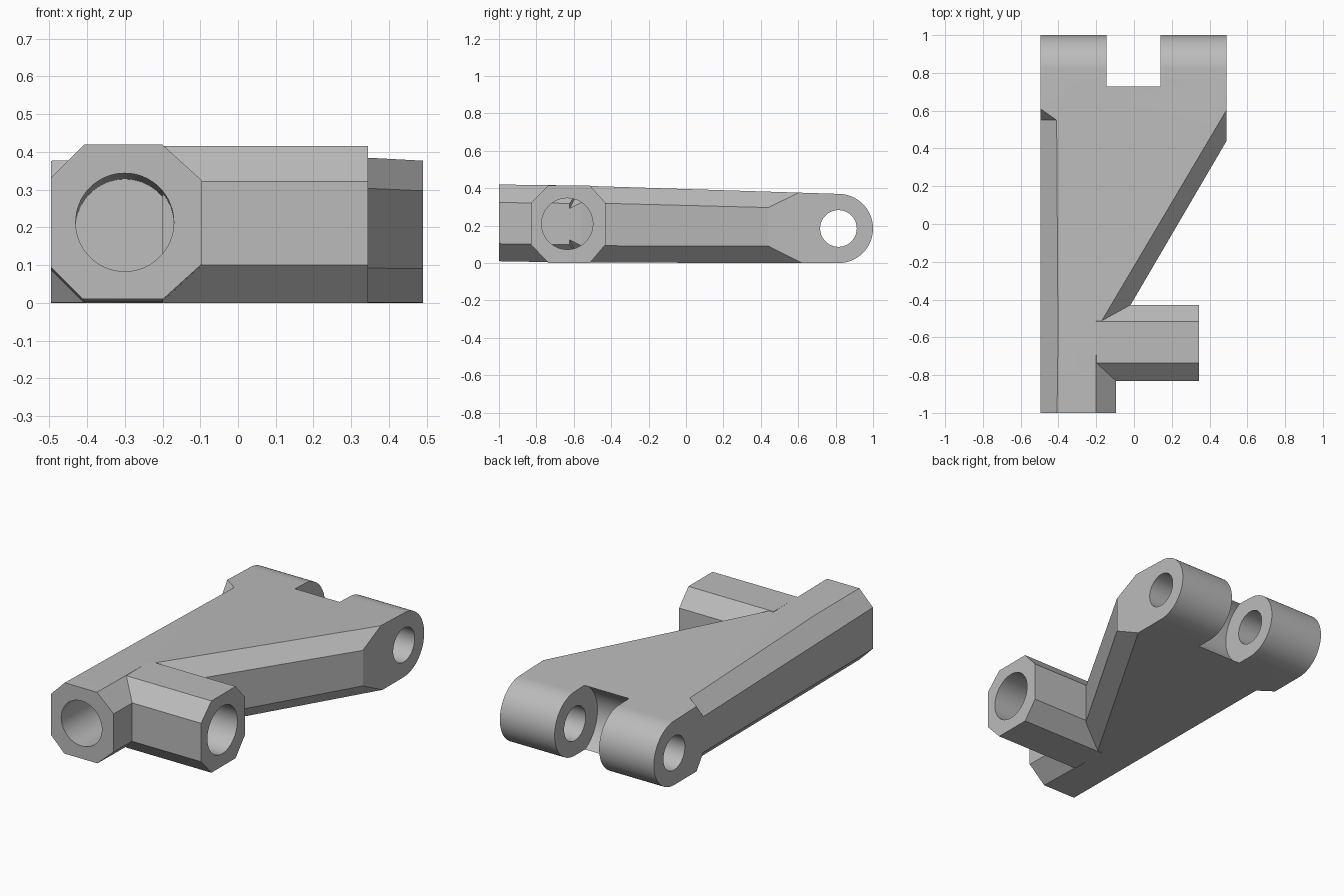
import bpy, bmesh, math
from mathutils import Vector

if "Cube" in bpy.data.objects:
    bpy.data.objects.remove(bpy.data.objects["Cube"], do_unlink=True)

metal = bpy.data.materials.new("light grey")
metal.use_nodes = True
metal.diffuse_color = (0.5, 0.5, 0.5, 1)
metal.node_tree.nodes["Principled BSDF"].inputs["Base Color"].default_value = (0.5, 0.5, 0.5, 1)


def make(name, bm):
    bmesh.ops.recalc_face_normals(bm, faces=bm.faces)
    mesh = bpy.data.meshes.new(name)
    bm.to_mesh(mesh)
    bm.free()
    mesh.materials.append(metal)
    obj = bpy.data.objects.new(name, mesh)
    bpy.context.collection.objects.link(obj)
    return obj


def prism(name, points, offset):
    """Extrude a closed outline along an offset."""
    bm = bmesh.new()
    face = bm.faces.new([bm.verts.new(p) for p in points])
    ext = bmesh.ops.extrude_face_region(bm, geom=[face])["geom"]
    bmesh.ops.translate(bm, vec=offset, verts=[v for v in ext if isinstance(v, bmesh.types.BMVert)])
    return make(name, bm)


def rod(name, start, end, radius, sides=64):
    """Cylinder between two points."""
    a, b = Vector(start), Vector(end)
    bm = bmesh.new()
    bmesh.ops.create_cone(bm, cap_ends=True, segments=sides, radius1=radius,
                          radius2=radius, depth=(b - a).length)
    bm.transform((b - a).to_track_quat("Z", "Y").to_matrix().to_4x4())
    bmesh.ops.translate(bm, vec=(a + b) / 2, verts=bm.verts)
    return make(name, bm)


def combine(obj, tool, operation="DIFFERENCE"):
    mod = obj.modifiers.new("combine", "BOOLEAN")
    mod.operation, mod.solver, mod.object = operation, "EXACT", tool
    bpy.context.view_layer.objects.active = obj
    bpy.ops.object.modifier_apply(modifier=mod.name)
    bpy.data.objects.remove(tool, do_unlink=True)


def chamfer(obj, start, end, outward, width, height, up, slant=0.0):
    """Cut a long edge at an angle; slant leans the far end of the cut."""
    out, rise = Vector(outward).normalized() * width, Vector((0, 0, up * height))
    along = (Vector(end) - Vector(start)).normalized()
    bm = bmesh.new()
    for corner, lean in ((Vector(start), 0), (Vector(end), slant)):
        for p, s in ((corner - 2 * out + rise, 0), (corner + out - 2 * rise, 0),
                     (corner + out + rise, 3)):
            bm.verts.new(p + along * lean * s)
    bmesh.ops.convex_hull(bm, input=bm.verts)
    combine(obj, make("chamfer_cutter", bm))


LEFT, RIGHT, PIN_Y, PIN_Z, LUG = -0.495, 0.49, 0.815, 0.185, 0.185

# Arm: side profile with rounded end, trimmed to the tapered plan outline
arc = [(LEFT, PIN_Y + LUG * math.cos(a), PIN_Z + LUG * math.sin(a))
       for a in (math.pi * (i / 32 - 0.5) for i in range(33))]
profile = [(LEFT, -0.6, 0.415), (LEFT, -1, 0.42), (LEFT, -1, 0.01), (LEFT, -0.6, 0.003)]
arm = prism("control_arm", arc + profile, (RIGHT - LEFT, 0, 0))
plan = [(-0.6, -1.2), (-0.095, -1.2), (-0.095, -0.56), (0.695, 0.79), (0.695, 1.2), (-0.6, 1.2)]
combine(arm, prism("plan_trim", [(x, y, -0.3) for x, y in plan], (0, 0, 1)), "INTERSECT")

# Chamfers along the outer side, the diagonal side and the short front side
for up, front_z, mid_z, back_z in ((1, 0.42, 0.414, 0.378), (-1, 0.01, 0.003, 0.001)):
    chamfer(arm, (LEFT, -1.1, front_z), (LEFT, 0.55, back_z), (-1, 0, 0), 0.085, 0.085, up, 0.06)
    chamfer(arm, (-0.122, -0.606, mid_z), (0.695, 0.79, back_z), (1.35, -0.79, 0), 0.09, 0.09, up)
    chamfer(arm, (-0.095, -1.1, front_z), (-0.095, -0.6, mid_z), (1, 0, 0), 0.105, 0.095, up)

# Clevis gap with a concave clearance, pin hole and blind front socket
clearance = rod("clearance_cutter", (-0.145, PIN_Y, PIN_Z), (0.14, PIN_Y, PIN_Z), 0.207)
combine(arm, clearance)
combine(arm, rod("pin_cutter", (-0.7, PIN_Y, PIN_Z), (0.7, PIN_Y, PIN_Z), 0.098))
combine(arm, rod("socket_cutter", (-0.3, -1.1, 0.217), (-0.3, -0.55, 0.198), 0.13))

# Octagonal side stub, bored before it joins the arm
octagon = [(-0.735, 0), (-0.515, 0), (-0.43, 0.1), (-0.43, 0.322),
           (-0.515, 0.415), (-0.735, 0.415), (-0.83, 0.322), (-0.83, 0.1)]
stub = prism("side_stub", [(-0.2, y, z) for y, z in octagon], (0.545, 0, 0))
combine(stub, rod("bore_cutter", (-0.15, -0.635, 0.21), (0.5, -0.635, 0.21), 0.137))
combine(arm, stub, "UNION")

bpy.ops.object.select_all(action="DESELECT")
arm.select_set(True)
bpy.context.view_layer.objects.active = arm
bpy.ops.object.shade_smooth_by_angle(angle=math.radians(25))
